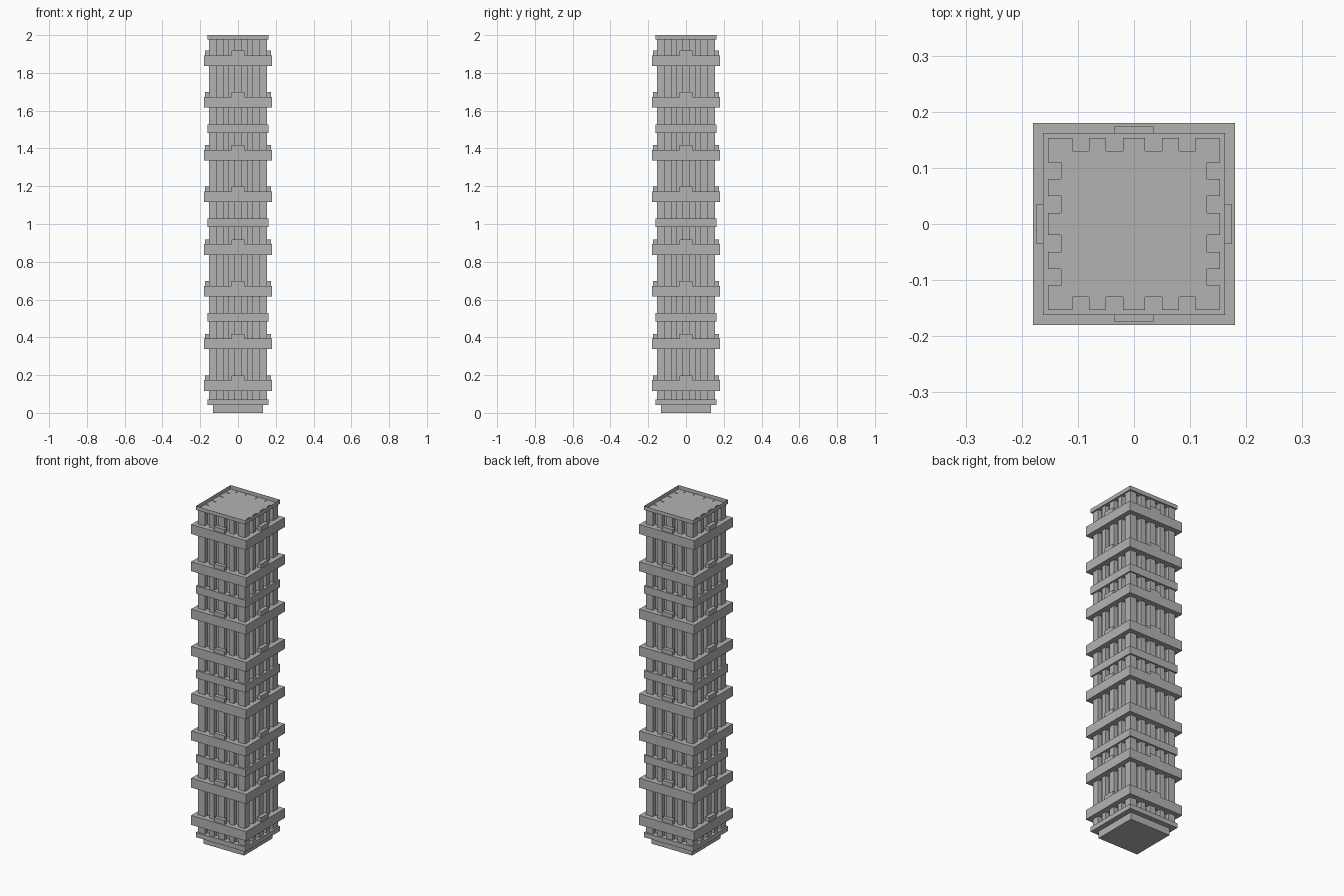
import bpy
import bmesh
from math import radians
from mathutils import Matrix

cube = bpy.data.objects.get("Cube")
if cube:
    bpy.data.objects.remove(cube, do_unlink=True)

concrete = bpy.data.materials.new("grey concrete")
concrete.diffuse_color = (0.45, 0.45, 0.45, 1)
concrete.use_nodes = True
concrete.node_tree.nodes["Principled BSDF"].inputs["Base Color"].default_value = (0.45, 0.45, 0.45, 1)


def block(bm, x0, x1, y0, y1, z0, z1, turn=0):
    """Add a box between two corners, turned about z by quarter turns."""
    place = Matrix.Translation(((x0 + x1) / 2, (y0 + y1) / 2, (z0 + z1) / 2))
    size = Matrix.Diagonal((x1 - x0, y1 - y0, z1 - z0, 1))
    spin = Matrix.Rotation(radians(90 * turn), 4, "Z")
    return bmesh.ops.create_cube(bm, size=1, matrix=spin @ place @ size)["verts"]


def finish(bm, name):
    mesh = bpy.data.meshes.new(name)
    bm.to_mesh(mesh)
    bm.free()
    mesh.materials.append(concrete)
    obj = bpy.data.objects.new(name, mesh)
    bpy.context.scene.collection.objects.link(obj)


def slab(name, half, z0, z1, open_top=False):
    bm = bmesh.new()
    block(bm, -half, half, -half, half, z0, z1)
    if open_top:
        top = [f for f in bm.faces if f.normal.z > 0.5 or f.calc_center_median().z > z1 - 0.001]
        bmesh.ops.delete(bm, geom=top, context="FACES_ONLY")
    finish(bm, name)


# Plinth, ground slab, recessed core and roof tray
FACE, CORE = 0.153, 0.13
slab("plinth", 0.132, 0, 0.042)
slab("ground_slab", 0.162, 0.042, 0.07)
slab("core", CORE, 0.07, 1.98)
slab("roof_tray", 0.162, 1.977, 2.0, open_top=True)

# Corner piers and the three pilasters on each side
bm = bmesh.new()
for turn in range(4):
    block(bm, 0.11, FACE, -FACE, -0.11, 0.07, 1.98, turn)
finish(bm, "corner_piers")

bm = bmesh.new()
for turn in range(4):
    for x0, x1 in ((-0.08, -0.05), (-0.02, 0.02), (0.05, 0.08)):
        block(bm, x0, x1, -FACE, -CORE, 0.07, 1.98, turn)
finish(bm, "pilasters")

# Four storeys groups: two wide bands with raised tabs, and a narrow band between groups
for i in range(4):
    base = 0.5 * i
    for label, z in (("lower", base + 0.117), ("upper", base + 0.337)):
        slab(f"{label}_band_{i + 1}", 0.18, z, z + 0.056)
        bm = bmesh.new()
        for turn in range(4):
            block(bm, -0.035, 0.035, -0.175, -FACE, z + 0.056, z + 0.081, turn)
        finish(bm, f"{label}_band_tabs_{i + 1}")
    if i < 3:
        slab(f"narrow_band_{i + 1}", 0.162, base + 0.483, base + 0.528)
